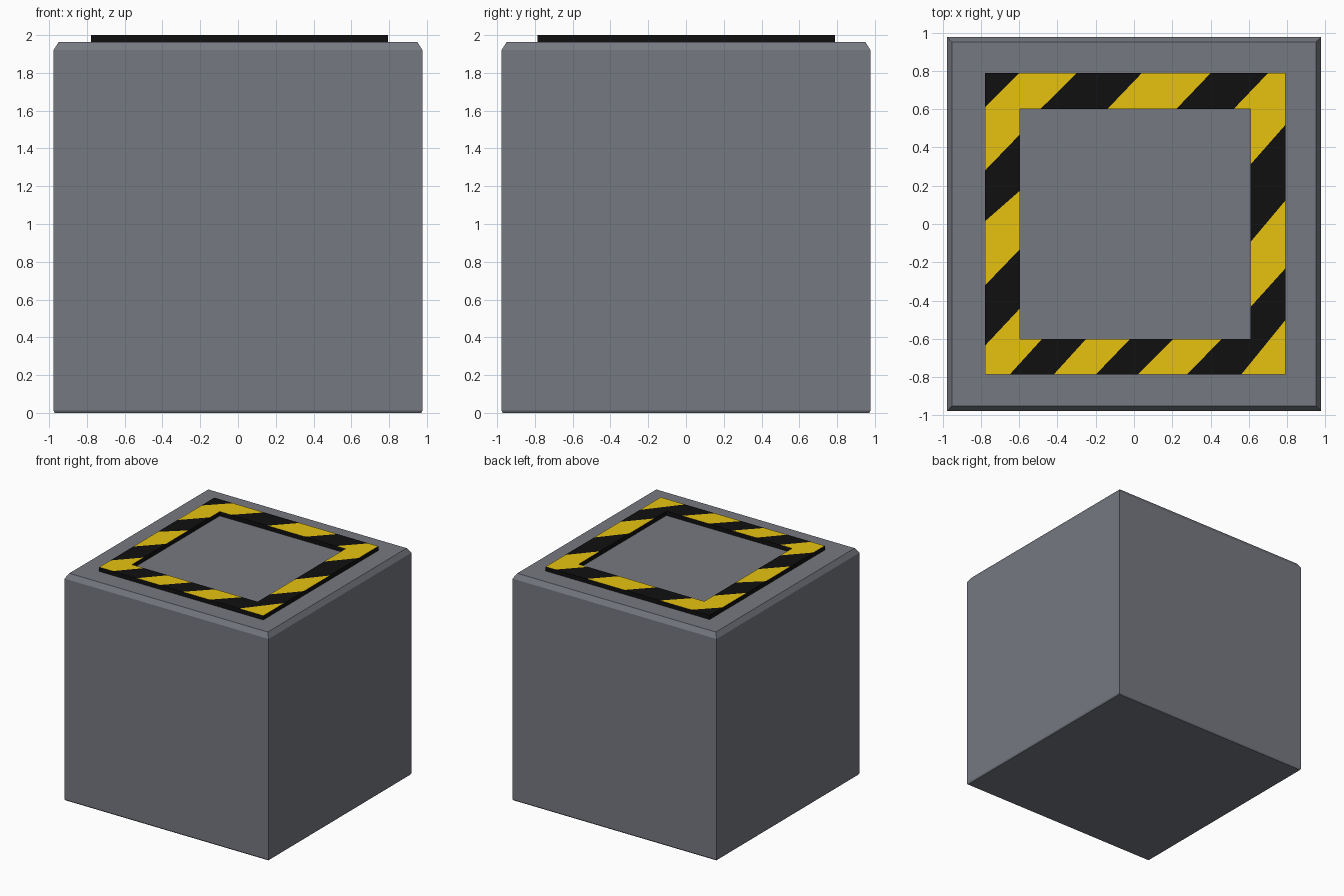
import bpy, bmesh

if "Cube" in bpy.data.objects:
    bpy.data.objects.remove(bpy.data.objects["Cube"])

TOP, DECK = 2.0, 1.963


def material(name, rgb):
    m = bpy.data.materials.new(name)
    m.diffuse_color = (*rgb, 1)
    m.use_nodes = True
    m.node_tree.nodes["Principled BSDF"].inputs["Base Color"].default_value = m.diffuse_color
    return m


def link(bm, name, *materials):
    me = bpy.data.meshes.new(name)
    bm.to_mesh(me)
    bm.free()
    for m in materials:
        me.materials.append(m)
    ob = bpy.data.objects.new(name, me)
    bpy.context.collection.objects.link(ob)
    return ob


# Block: square sections stacked upward, with a chamfered top and tiny bottom bevel
bm = bmesh.new()
rings = []
for r, z in [(0.97, 0), (0.977, 0.012), (0.977, 1.92), (0.95, DECK)]:
    rings.append([bm.verts.new((sx * r, sy * r, z))
                  for sx, sy in [(-1, -1), (1, -1), (1, 1), (-1, 1)]])
for a, b in zip(rings, rings[1:]):
    for i in range(4):
        j = (i + 1) % 4
        bm.faces.new((a[i], a[j], b[j], b[i]))
bm.faces.new(rings[0][::-1])
bm.faces.new(rings[-1])
link(bm, "block", material("slate", (0.18, 0.19, 0.22)))

# Hazard frame: slanted tiles between outer and inner edges
L, R, B, T = -0.778, 0.793, -0.787, 0.788
l, r, b, t = -0.595, 0.608, -0.60, 0.60
YELLOW, BLACK = 0, 1
bm = bmesh.new()


def tile(points, mat):
    f = bm.faces.new([bm.verts.new((x, y, TOP)) for x, y in points])
    f.normal_update()
    if f.normal.z < 0:
        f.normal_flip()
    f.material_index = mat


def arm(cuts, outer, inner, horizontal, first):
    """Alternating tiles along one side; cuts are (outer, inner) positions."""
    place = (lambda s, c: (s, c)) if horizontal else (lambda s, c: (c, s))
    for n, ((o0, i0), (o1, i1)) in enumerate(zip(cuts, cuts[1:])):
        tile([place(o0, outer), place(o1, outer),
              place(i1, inner), place(i0, inner)], (first + n) % 2)


arm([(-0.30, -0.49), (0.04, -0.14), (0.40, 0.22), (0.70, 0.52)], T, t, True, BLACK)
arm([(0.28, 0.47), (0.015, 0.175), (-0.32, -0.13), (-0.635, -0.44)], L, l, False, BLACK)
arm([(0.52, 0.31), (0.125, -0.095), (-0.23, -0.435)], R, r, False, BLACK)
arm([(-0.65, -0.48), (-0.42, -0.25), (-0.20, -0.02), (0.02, 0.205),
     (0.275, 0.46)], B, b, True, BLACK)

# Corner tiles
tile([(L, 0.61), (-0.60, T), (L, T)], BLACK)
tile([(-0.60, T), (-0.30, T), (-0.49, t), (l, t), (l, 0.47), (L, 0.28), (L, 0.61)], YELLOW)
tile([(0.70, T), (R, T), (R, 0.52), (r, 0.31), (r, t), (0.52, t)], YELLOW)
tile([(0.275, B), (0.56, B), (R, -0.50), (R, -0.23), (r, -0.435), (r, b), (0.46, b)], BLACK)
tile([(0.56, B), (R, B), (R, -0.50)], YELLOW)
tile([(L, -0.635), (L, B), (-0.65, B), (-0.48, b), (l, b), (l, -0.44)], YELLOW)
bmesh.ops.remove_doubles(bm, verts=bm.verts, dist=0.0005)

frame = link(bm, "hazard_frame", material("yellow", (0.8, 0.54, 0.005)),
             material("black", (0.005, 0.005, 0.005)))

# Thickness goes down to the deck, with black walls
sol = frame.modifiers.new("thickness", 'SOLIDIFY')
sol.thickness = TOP - DECK
sol.offset = -1
sol.material_offset = 1
sol.material_offset_rim = 1
